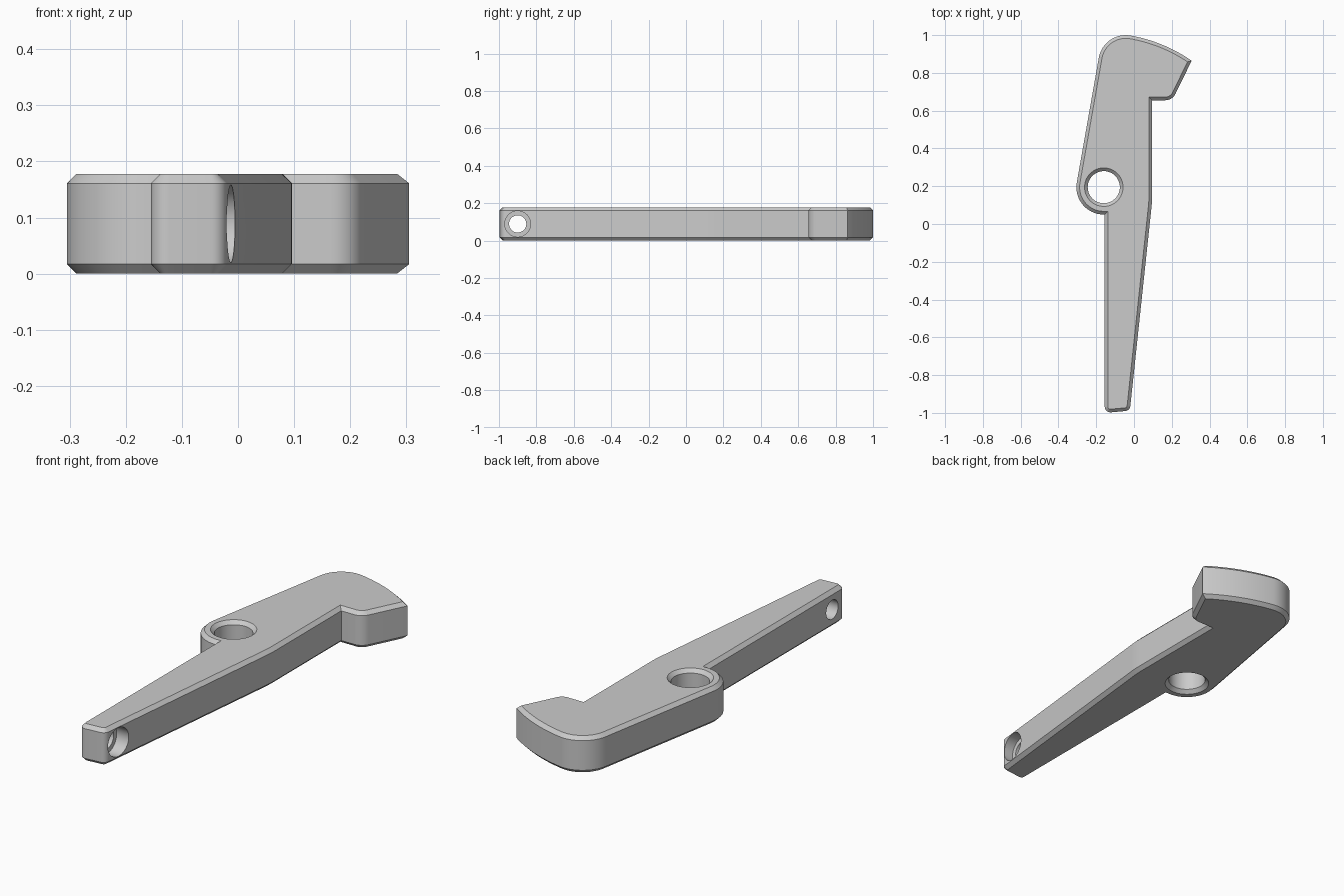
import bpy, bmesh, math
from mathutils import Vector, Matrix

if "Cube" in bpy.data.objects:
    bpy.data.objects.remove(bpy.data.objects["Cube"])

HEIGHT, CHAMFER = 0.178, 0.017
PIVOT = Vector((-0.16, 0.195))
BOSS = 0.145          # radius of the pivot boss and of the head's rounded corner
SWEEP = 0.815         # radius of the head's top, struck from the pivot
TILT = 80             # direction of the long back edge, in degrees


def polar(radius, degrees):
    a = math.radians(degrees)
    return radius * Vector((math.cos(a), math.sin(a)))


def arc(centre, radius, start, end, steps):
    """Points along an arc, angles in degrees."""
    return [centre + polar(radius, start + (end - start) * i / steps) for i in range(steps + 1)]


def fillet(before, corner, after, radius):
    """Points that round off one corner."""
    before, corner, after = Vector(before), Vector(corner), Vector(after)
    u, v = (before - corner).normalized(), (after - corner).normalized()
    half = math.acos(u.dot(v)) / 2
    centre = corner + (u + v).normalized() * radius / math.sin(half)
    a = corner + u * radius / math.tan(half) - centre
    b = corner + v * radius / math.tan(half) - centre
    start = math.degrees(math.atan2(a.y, a.x))
    turn = math.degrees(math.atan2(a.x * b.y - a.y * b.x, a.dot(b)))
    return arc(centre, radius, start, start + turn, 8)


def loft(rings):
    """Closed solid through a stack of (points, height) rings."""
    bm = bmesh.new()
    loops = [[bm.verts.new((p.x, p.y, z)) for p in points] for points, z in rings]
    for low, high in zip(loops, loops[1:]):
        for i in range(len(low)):
            bm.faces.new((low[i - 1], low[i], high[i], high[i - 1]))
    bm.faces.new(loops[0])
    bm.faces.new(loops[-1])
    bmesh.ops.recalc_face_normals(bm, faces=bm.faces)
    return bm


def new_object(name, bm):
    mesh = bpy.data.meshes.new(name)
    bm.to_mesh(mesh)
    bm.free()
    obj = bpy.data.objects.new(name, mesh)
    bpy.context.collection.objects.link(obj)
    return obj


def turned_cutter(name, profile, matrix):
    """Solid of revolution from (radius, height) pairs."""
    bm = loft([(arc(Vector((0, 0)), r, 0, 360, 64)[:-1], z) for r, z in profile])
    bm.transform(matrix)
    obj = new_object(name, bm)
    obj.hide_render = True
    return obj


# Outline, anticlockwise from the foot of the handle
foot_left, foot_right = (-0.155, -1.0), (-0.022, -0.988)
waist, notch = (0.096, 0.12), (0.096, 0.655)
hook, tip = (0.203, 0.655), (0.305, 0.865)
outline = fillet((-0.155, 0), foot_left, foot_right, 0.03)
outline += fillet(foot_left, foot_right, waist, 0.03)
outline += fillet(foot_right, waist, notch, 0.6)
outline += [Vector(notch)]
outline += fillet(notch, hook, tip, 0.06)
outline += arc(PIVOT, SWEEP, 55.2, TILT, 20)
outline += arc(PIVOT + polar(SWEEP - BOSS, TILT), BOSS, TILT, TILT + 90, 18)[1:]
outline += arc(PIVOT, BOSS, TILT + 90, 272, 24)

# Lever plate with chamfered rims
bm = loft([(outline, 0), (outline, HEIGHT)])
rims = [e for e in bm.edges if abs(e.verts[0].co.z - e.verts[1].co.z) < 0.001]
bmesh.ops.bevel(bm, geom=rims, offset=CHAMFER, offset_type='OFFSET', segments=1,
                affect='EDGES', profile=0.5, clamp_overlap=False)
lever = new_object("lever", bm)

# Pivot hole with countersunk rims
bore, over = 0.085, 0.02
flare = bore + CHAMFER + over
pivot_cutter = turned_cutter(
    "pivot_hole_cutter",
    [(flare, -over), (bore, CHAMFER), (bore, HEIGHT - CHAMFER), (flare, HEIGHT + over)],
    Matrix.Translation((PIVOT.x, PIVOT.y, 0)))

# Stepped cross hole near the foot, wide on the left side
cross_cutter = turned_cutter(
    "cross_hole_cutter",
    [(0.046, -0.3), (0.046, -0.07), (0.069, -0.07), (0.069, 0.1)],
    Matrix.Translation((0, -0.9, HEIGHT / 2)) @ Matrix.Rotation(math.pi / 2, 4, 'Y'))

bpy.ops.object.select_all(action='DESELECT')
bpy.context.view_layer.objects.active = lever
lever.select_set(True)
for cutter in (pivot_cutter, cross_cutter):
    cut = lever.modifiers.new(cutter.name, 'BOOLEAN')
    cut.operation, cut.solver, cut.object = 'DIFFERENCE', 'EXACT', cutter
    bpy.ops.object.modifier_apply(modifier=cut.name)
    bpy.data.objects.remove(cutter)

# Plain grey finish
grey = bpy.data.materials.new("plain_grey")
grey.use_nodes = True
colour = (0.6, 0.6, 0.6, 1)
grey.diffuse_color = colour
grey.node_tree.nodes["Principled BSDF"].inputs["Base Color"].default_value = colour
lever.data.materials.clear()
lever.data.materials.append(grey)
bpy.ops.object.shade_smooth_by_angle(angle=math.radians(25))
